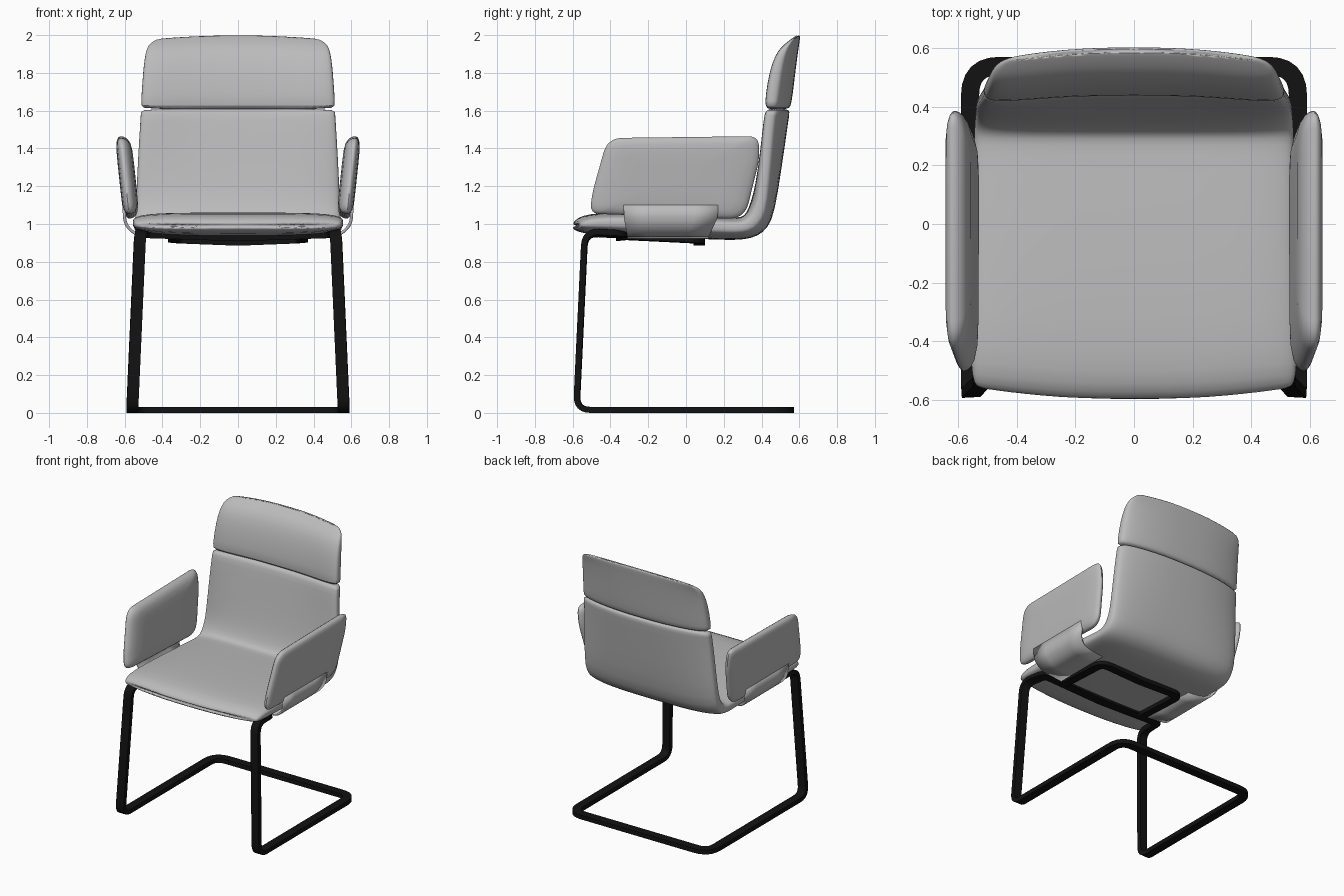
import bpy
import bmesh
from math import cos, sin, pi, radians
from mathutils import Vector

cube = bpy.data.objects.get("Cube")
if cube:
    bpy.data.objects.remove(cube, do_unlink=True)


def material(name, value):
    mat = bpy.data.materials.new(name)
    mat.use_nodes = True
    color = (value, value, value, 1)
    mat.diffuse_color = color
    bsdf = mat.node_tree.nodes["Principled BSDF"]
    bsdf.inputs["Base Color"].default_value = color
    bsdf.inputs["Roughness"].default_value = 0.7
    return mat


fabric = material("grey fabric", 0.5)
black = material("black metal", 0.006)


def clamp(v):
    return max(0.0, min(1.0, v))


def add_object(name, rings, mat, closed=True, caps=True, angle=40, mirror=False, subsurf=0, solid=0):
    """Skin a list of equally long point rings into a mesh object."""
    bm = bmesh.new()
    rows = [[bm.verts.new(p) for p in ring] for ring in rings]
    n = len(rows[0])
    for a, b in zip(rows, rows[1:]):
        for i in range(n if closed else n - 1):
            j = (i + 1) % n
            bm.faces.new((a[i], a[j], b[j], b[i]))
    if caps:
        bm.faces.new(rows[0])
        bm.faces.new(rows[-1])
    bmesh.ops.recalc_face_normals(bm, faces=bm.faces)
    mesh = bpy.data.meshes.new(name)
    bm.to_mesh(mesh)
    bm.free()
    mesh.materials.append(mat)
    obj = bpy.data.objects.new(name, mesh)
    bpy.context.collection.objects.link(obj)
    bpy.ops.object.select_all(action="DESELECT")
    obj.select_set(True)
    bpy.context.view_layer.objects.active = obj
    bpy.ops.object.shade_smooth_by_angle(angle=radians(angle))
    if solid:
        mod = obj.modifiers.new("Thickness", "SOLIDIFY")
        mod.thickness = solid
        mod.offset = 0
    if subsurf:
        mod = obj.modifiers.new("Soft", "SUBSURF")
        mod.levels = mod.render_levels = subsurf
    if mirror:
        obj.modifiers.new("Mirror", "MIRROR")
    return obj


def fillet(points, radii, closed=False, steps=6):
    """Round the corners of a polyline."""
    pts = [Vector(p) for p in points]
    out = []
    for i, p in enumerate(pts):
        if not closed and i in (0, len(pts) - 1):
            out.append(p)
            continue
        r = radii[i]
        a = p + (pts[i - 1] - p).normalized() * r
        b = p + (pts[(i + 1) % len(pts)] - p).normalized() * r
        for k in range(steps + 1):
            t = k / steps
            out.append(a * (1 - t) ** 2 + p * 2 * t * (1 - t) + b * t * t)
    return out


def flat_bar(name, points, radii, width, thick):
    """Sweep a flat rectangular bar along a rounded path, mirrored in x."""
    path = fillet(points, radii)
    normal = Vector((0, 0, 1))
    rings = []
    for i, p in enumerate(path):
        tangent = (path[min(i + 1, len(path) - 1)] - path[max(i - 1, 0)]).normalized()
        normal = (normal - tangent * normal.dot(tangent)).normalized()
        side = tangent.cross(normal)
        rings.append([p + side * (u * width / 2) + normal * (v * thick / 2)
                      for u, v in ((1, 1), (-1, 1), (-1, -1), (1, -1))])
    add_object(name, rings, black, angle=30, mirror=True)


def cushion(name, stations, sides=40):
    """Loft pillow sections; station = inner y, z, outer y, z, half width."""
    rings = []
    for fy, fz, by, bz, hw in stations:
        inner, outer = Vector((0, fy, fz)), Vector((0, by, bz))
        mid, half = (inner + outer) / 2, (inner - outer) / 2
        ring = []
        for k in range(sides):
            a = 2 * pi * (k + 0.5) / sides
            c, s = cos(a), sin(a)
            e = 2 / 4.2 if s > 0 else 2 / 3
            x = hw * abs(c) ** e * (1 if c > 0 else -1)
            p = mid + half * (abs(s) ** e * (1 if s > 0 else -1))
            bow = (x / 0.5) ** 2
            # front edge and backrest are gently bowed, top edge arched
            p.y += bow * (0.035 * clamp((-0.3 - mid.y) / 0.3) - 0.04 * clamp((mid.z - 1.05) / 0.5))
            p.z -= bow * 0.025 * clamp((mid.z - 1.8) / 0.2)
            ring.append((x, p.y, p.z))
        rings.append(ring)
    add_object(name, rings, fabric, angle=60, subsurf=1)


# Seat and lower backrest in one upholstered shell
cushion("seat_shell", [
    (-0.606, 0.995, -0.606, 0.985, 0.52),
    (-0.597, 1.015, -0.595, 0.97, 0.54),
    (-0.56, 1.045, -0.56, 0.952, 0.555),
    (-0.45, 1.062, -0.45, 0.944, 0.56),
    (-0.2, 1.06, -0.2, 0.93, 0.555),
    (0.1, 1.045, 0.1, 0.92, 0.55),
    (0.25, 1.035, 0.22, 0.915, 0.548),
    (0.295, 1.035, 0.31, 0.917, 0.547),
    (0.32, 1.055, 0.38, 0.935, 0.545),
    (0.345, 1.12, 0.435, 0.98, 0.542),
    (0.367, 1.2, 0.47, 1.06, 0.54),
    (0.405, 1.4, 0.508, 1.3, 0.53),
    (0.435, 1.57, 0.544, 1.55, 0.517),
    (0.443, 1.597, 0.552, 1.597, 0.515),
    (0.465, 1.611, 0.54, 1.61, 0.505),
])

# Padded head section above the seam
cushion("head_cushion", [
    (0.465, 1.607, 0.54, 1.607, 0.505),
    (0.44, 1.62, 0.556, 1.62, 0.515),
    (0.442, 1.68, 0.566, 1.68, 0.512),
    (0.46, 1.8, 0.58, 1.8, 0.504),
    (0.49, 1.9, 0.593, 1.9, 0.494),
    (0.525, 1.95, 0.6, 1.95, 0.483),
    (0.558, 1.978, 0.604, 1.975, 0.465),
    (0.58, 1.995, 0.605, 1.993, 0.435),
    (0.594, 2.003, 0.602, 2.003, 0.40),
])

# Arm pads: rounded outline inflated to both sides of a leaning seam
outline = fillet([(-0.51, 1.055), (-0.495, 1.17), (-0.415, 1.455), (0.385, 1.465), (0.388, 1.34), (0.31, 1.025)],
                 [0.055, 0.05, 0.08, 0.055, 0.05, 0.09], closed=True)
center = Vector((-0.05, 1.25))
swell = [(0.3, 1), (0.65, 0.97), (0.82, 0.86), (0.92, 0.66), (0.97, 0.42), (0.99, 0.22)]
layers = [(k, 0.032 * d) for k, d in swell] + [(1, 0)] + [(k, -0.055 * d) for k, d in reversed(swell)]
pad = []
for k, depth in layers:
    ring = [center + (p - center) * k for p in outline]
    pad.append([(0.577 + 0.105 * (p.y - 1.05) + depth, p.x, p.y) for p in ring])
add_object("arm_pads", pad, fabric, angle=50, mirror=True)

# Curved brackets joining the arm pads to the underside of the seat
curve = fillet([(0.38, 0.93), (0.545, 0.943), (0.598, 1.0), (0.605, 1.1)], [0, 0.04, 0.035, 0])
strip = []
for p in curve:
    t = clamp((p.y - 0.94) / 0.1)
    y0, y1 = -0.31 - 0.02 * t, 0.12 + 0.05 * t
    strip.append([(p.x, y0 + (y1 - y0) * i / 4, p.y) for i in range(5)])
add_object("arm_brackets", strip, fabric, closed=False, caps=False, mirror=True, solid=0.016)

# Cantilever frame, half path from the rear floor bar to the seat crossbar
flat_bar("cantilever_frame",
         [(0, 0.54, 0.016), (0.56, 0.54, 0.016), (0.56, -0.58, 0.016),
          (0.518, -0.535, 0.957), (0.5, -0.34, 0.945), (0, -0.34, 0.928)],
         [0, 0.1, 0.075, 0.075, 0.05, 0], 0.062, 0.032)

# Support loop under the seat
flat_bar("seat_support_loop",
         [(0, 0.07, 0.9), (0.34, 0.07, 0.913), (0.34, -0.34, 0.933)],
         [0, 0.07, 0], 0.06, 0.03)
